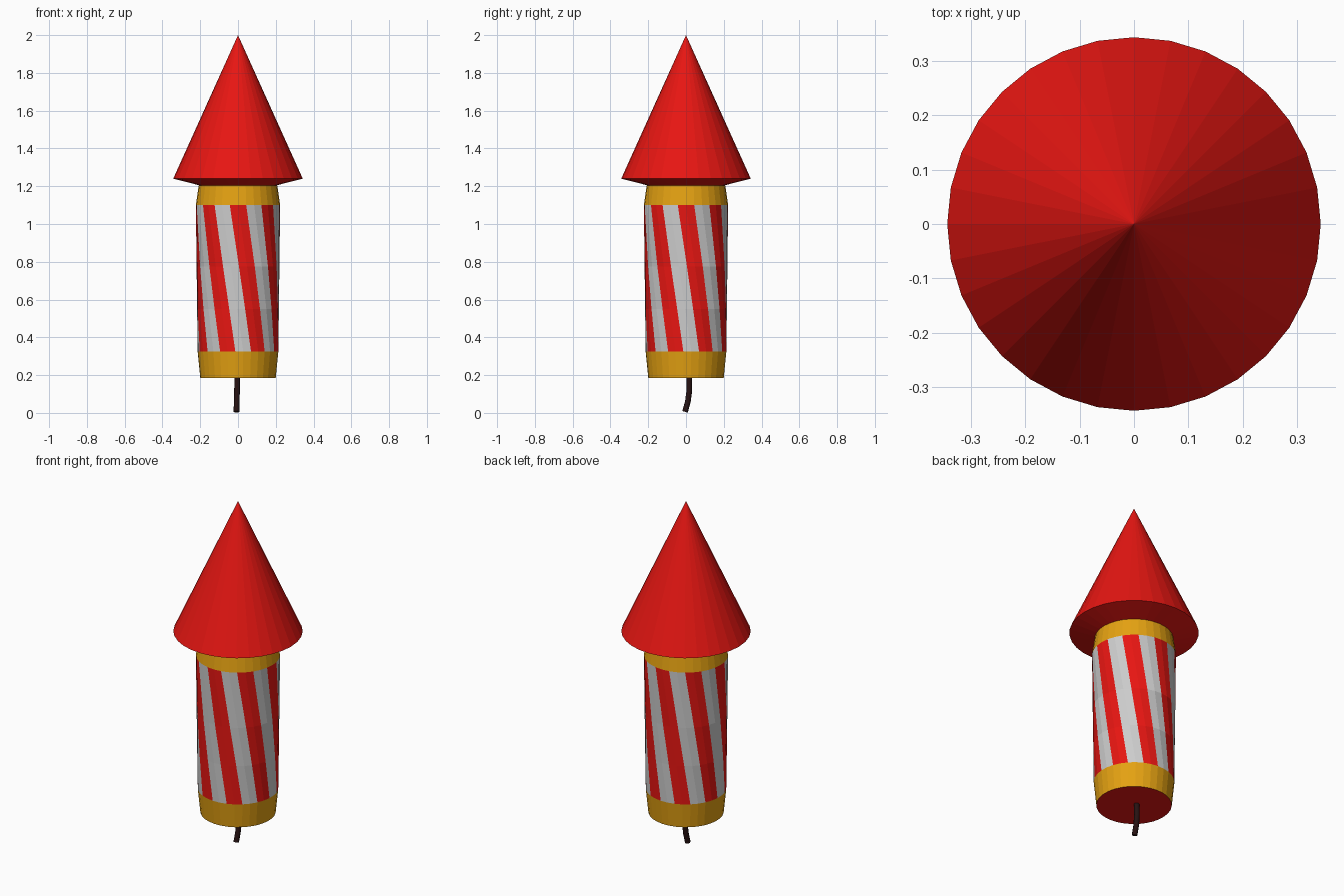
import bpy, math

if "Cube" in bpy.data.objects:
    bpy.data.objects.remove(bpy.data.objects["Cube"])

SIDES = 32


def material(name, rgb):
    m = bpy.data.materials.new(name)
    m.diffuse_color = (*rgb, 1)
    m.use_nodes = True
    m.node_tree.nodes["Principled BSDF"].inputs["Base Color"].default_value = m.diffuse_color
    return m


RED = material("red", (0.80, 0.008, 0.006))
WHITE = material("white", (0.58, 0.58, 0.58))
GOLD = material("gold", (0.78, 0.36, 0.006))
DARK = material("dark_brown", (0.02, 0.006, 0.006))


def lathe(name, rings, mats, pick=lambda i: 0, cap_low=False, tip=None):
    """Flat-shaded turned part; rings are (z, radius, twist in degrees), low to high."""
    verts, faces, slots = [], [], []
    for z, r, twist in rings:
        for i in range(SIDES):
            a = math.radians(-90 + twist) + math.tau * i / SIDES
            verts.append((r * math.cos(a), r * math.sin(a), z))
    for k in range(len(rings) - 1):
        for i in range(SIDES):
            j = (i + 1) % SIDES
            b, t = k * SIDES, (k + 1) * SIDES
            faces.append((b + i, b + j, t + j, t + i))
            slots.append(pick(i))
    if cap_low:
        faces.append(tuple(reversed(range(SIDES))))
        slots.append(len(mats) - 1)
    if tip is not None:
        verts.append((0, 0, tip))
        b = (len(rings) - 1) * SIDES
        for i in range(SIDES):
            faces.append((b + i, b + (i + 1) % SIDES, len(verts) - 1))
            slots.append(0)
    me = bpy.data.meshes.new(name)
    me.from_pydata(verts, [], faces)
    for m in mats:
        me.materials.append(m)
    for p, s in zip(me.polygons, slots):
        p.material_index = s
    ob = bpy.data.objects.new(name, me)
    bpy.context.collection.objects.link(ob)
    return ob


# Nose cone with a shallow sloping underside
lathe("nose_cone", [(1.205, 0.205, 0), (1.24, 0.343, 0)], [RED], cap_low=True, tip=2.0)

# Gold collars; the lower one is closed by a red base
lathe("top_band", [(1.10, 0.223, 0), (1.205, 0.208, 0)], [GOLD])
lathe("bottom_band", [(0.185, 0.20, 30), (0.325, 0.214, 30)], [GOLD, RED], cap_low=True)

# Tube with spiral stripes, each two facets wide
levels = (0.325, 0.55, 0.775, 1.10)
rings = []
for z in levels:
    f = (z - levels[0]) / (levels[-1] - levels[0])
    rings.append((z, 0.214 + 0.009 * f, 30 * (1 - f)))
lathe("striped_tube", rings, [RED, WHITE], pick=lambda i: ((i + 1) // 2) % 2)

# Bent fuse
cu = bpy.data.curves.new("fuse", 'CURVE')
cu.dimensions = '3D'
cu.bevel_depth = 0.015
cu.bevel_resolution = 2
cu.use_fill_caps = True
path = [(-0.004, 0.017, 0.20), (-0.005, 0.018, 0.12), (-0.007, 0.010, 0.06), (-0.008, -0.005, 0.006)]
sp = cu.splines.new('POLY')
sp.points.add(len(path) - 1)
for p, co in zip(sp.points, path):
    p.co = (*co, 1)
cu.materials.append(DARK)
fuse = bpy.data.objects.new("fuse", cu)
bpy.context.collection.objects.link(fuse)
